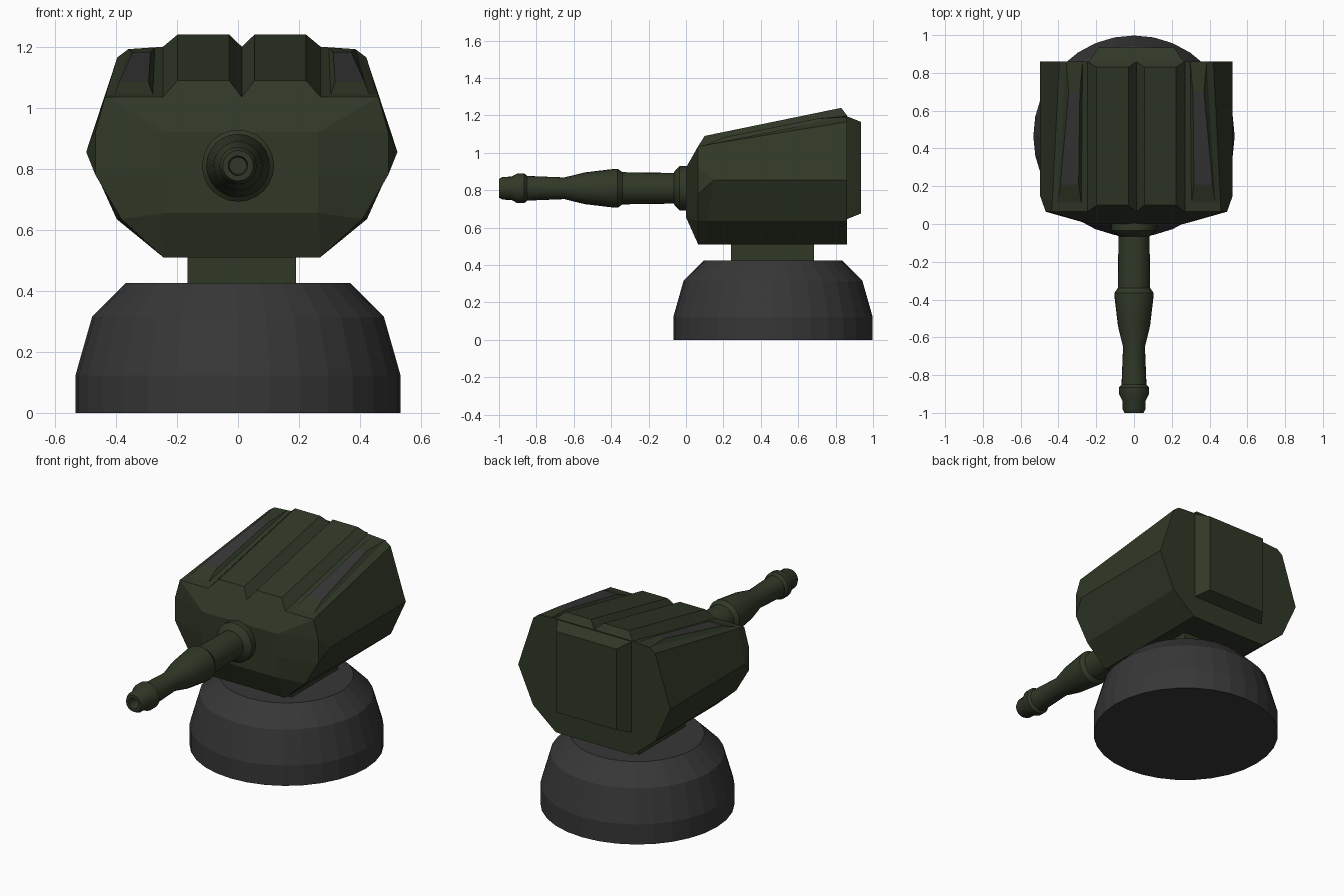
import bpy, bmesh, math
from mathutils import Vector

if "Cube" in bpy.data.objects:
    bpy.data.objects.remove(bpy.data.objects["Cube"])


def material(name, colour):
    m = bpy.data.materials.new(name)
    m.diffuse_color = (*colour, 1)
    m.use_nodes = True
    m.node_tree.nodes["Principled BSDF"].inputs["Base Color"].default_value = m.diffuse_color
    return m


GREEN = material("dark_green", (0.030, 0.040, 0.020))
GREY = material("dark_grey", (0.038, 0.038, 0.038))
CX = 0.0125  # sideways centre of the housing


def finish(name, bm, *mats):
    bmesh.ops.remove_doubles(bm, verts=bm.verts, dist=1e-4)
    bmesh.ops.recalc_face_normals(bm, faces=bm.faces)
    me = bpy.data.meshes.new(name)
    bm.to_mesh(me)
    bm.free()
    for m in mats:
        me.materials.append(m)
    ob = bpy.data.objects.new(name, me)
    bpy.context.collection.objects.link(ob)
    return ob


def loft(bm, rings):
    """Skin a list of closed rings and cap both ends; returns the faces per band."""
    vs = [[bm.verts.new(p) for p in r] for r in rings]
    bands = []
    for a, b in zip(vs, vs[1:]):
        n = len(a)
        bands.append([bm.faces.new((a[i], a[(i + 1) % n], b[(i + 1) % n], b[i])) for i in range(n)])
    bm.faces.new(vs[0])
    bm.faces.new(vs[-1])
    return bands


def lathe(name, profile, place, sides, mat):
    bm = bmesh.new()
    turn = [2 * math.pi * i / sides for i in range(sides)]
    loft(bm, [[place(r * math.cos(a), r * math.sin(a), h) for a in turn] for r, h in profile])
    return finish(name, bm, mat)


# Round base
lathe("base", [(0.533, 0), (0.533, 0.122), (0.478, 0.315), (0.368, 0.425)],
      lambda u, v, h: (u, 0.465 + v, h), 32, GREY)

# Neck between base and housing
bm = bmesh.new()
loft(bm, [[(CX + x, y, z) for x, y in ((-.178, .24), (.178, .24), (.178, .685), (-.178, .685))]
          for z in (0.41, 0.53)])
finish("neck", bm, GREEN)

# Housing: half outlines (x, y, z) at front and rear, mirrored into rings
front_half = [(.2575, .065, .51), (.395, .065, .635), (.48, .065, .78), (.48, .065, .92),
              (.448, .065, 1.035), (.42, .065, 1.035), (.292, .065, 1.035), (.258, .065, 1.035),
              (.21, .10, 1.09), (.042, .10, 1.09), (0, .065, 1.035)]
rear_half = [(.2575, .86, .51), (.41, .86, .635), (.51, .86, .855), (.51, .86, .855),
             (.408, .86, 1.165), (.372, .86, 1.192), (.285, .86, 1.198), (.258, .86, 1.2),
             (.21, .83, 1.24), (.042, .83, 1.24), (0, .86, 1.2)]
mid_half = [Vector(f).lerp(Vector(r), 0.06) for f, r in zip(front_half, rear_half)]
mid_half[2] = mid_half[3] = (.51, .15, .855)
nose = [(min(x, .25), 0, min(max(z, .655), .92)) for x, y, z in front_half]
brow = [(x, .065, min(z, 1.035)) for x, y, z in front_half]
tail = [(x, .86, min(z, 1.2)) for x, y, z in rear_half]


def ring(half):
    return [(CX + x, y, z) for x, y, z in half] + [(CX - x, y, z) for x, y, z in half[-2::-1]]


bm = bmesh.new()
bands = loft(bm, [ring(h) for h in (nose, brow, front_half, mid_half, rear_half, tail)])

# Tapered dark vents along the roof
for i in (5, 14):
    vent = bands[3][i]
    bm.normal_update()
    bmesh.ops.inset_individual(bm, faces=[vent], thickness=0.02)
    vent.material_index = 1
    for v in vent.verts:
        v.co.y = 0.21 if v.co.y < 0.5 else 0.70
        v.co.z = 1.055 + 0.2 * (v.co.y - 0.065)
finish("housing", bm, GREEN, GREY)

# Bevelled rear hatch
bm = bmesh.new()
loft(bm, [[(CX + sx * w, y, z) for sx, z in ((-1, lo), (1, lo), (1, hi), (-1, hi))]
          for y, w, lo, hi in ((.85, .257, .641, 1.199), (.86, .25, .645, 1.195), (.935, .20, .675, 1.165))])
finish("rear_hatch", bm, GREEN)

# Gun barrel with collar, sleeve, muzzle ring and bore
barrel = lathe("barrel",
               [(.118, .05), (.118, -.035), (.092, -.06), (.082, -.065), (.086, -.34), (.104, -.365),
                (.104, -.38), (.085, -.54), (.058, -.65), (.066, -.85), (.080, -.865), (.080, -.90),
                (.062, -.935), (.061, -.98), (.050, -1.0), (.032, -1.0), (.028, -.92)],
               lambda u, v, h: (u, h, 0.81 + v), 24, GREEN)
bpy.context.view_layer.objects.active = barrel
barrel.select_set(True)
bpy.ops.object.shade_smooth_by_angle(angle=math.radians(30))
